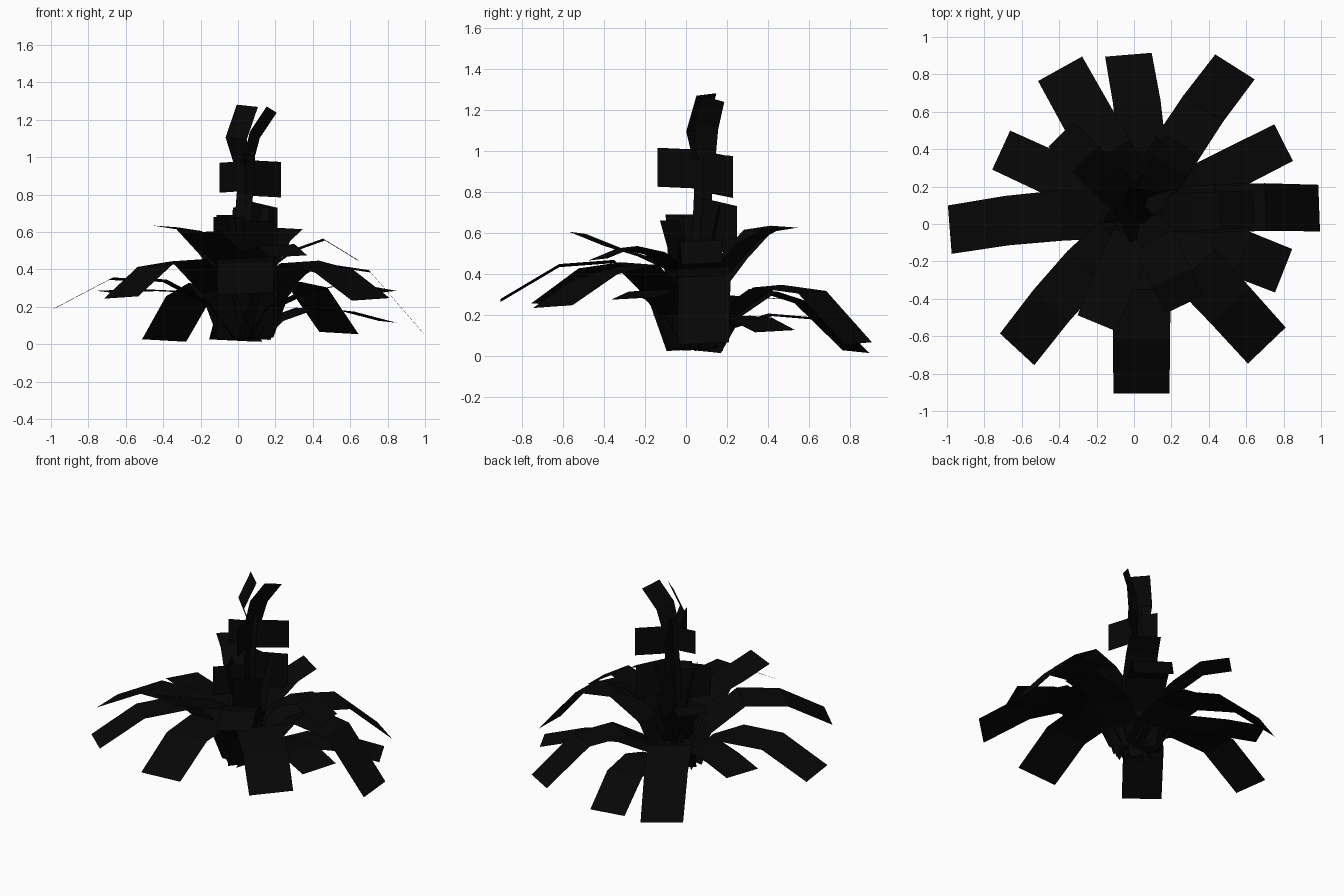
import bpy
from math import sin, pi
from mathutils import Vector

black = bpy.data.materials.new("dark_leaf")
black.diffuse_color = (0.002, 0.002, 0.002, 1)
CX, CY = 0.04, 0.05          # plant axis


def ribbon(name, pts, widths, side):
    """Flat strip following pts, spread along the side direction."""
    side = Vector(side).normalized()
    verts = []
    for p, w in zip(pts, widths):
        verts += [Vector(p) - side * w / 2, Vector(p) + side * w / 2]
    faces = [(2 * i, 2 * i + 1, 2 * i + 3, 2 * i + 2) for i in range(len(pts) - 1)]
    me = bpy.data.meshes.new(name)
    me.from_pydata(verts, [], faces)
    me.materials.append(black)
    ob = bpy.data.objects.new(name, me)
    bpy.context.collection.objects.link(ob)
    return ob


def leaf(name, tx, ty, w, zs, bow=0.0):
    """Arching leaf from the axis to the tip; bow bends it sideways."""
    d = Vector((tx - CX, ty - CY, 0))
    side = Vector((-d.y, d.x, 0)).normalized()
    fr = (0.07, 0.2, 0.42, 0.7, 1.0)
    pts = [Vector((CX, CY, z)) + d * f + side * bow * sin(pi * f) for f, z in zip(fr, zs)]
    ribbon(name, pts, [w, w, w * 1.04, w * 1.02, w], side + Vector((0, 0, 0.05)))


# lower rosette of long drooping leaves
lower = [
    (0.99, 0.085, 0.25, (.04, .30, .43, .39, .06), .02),
    (0.80, 0.435, 0.22, (.03, .13, .19, .18, .12), 0),
    (0.54, 0.84, 0.25, (.03, .22, .34, .31, .06), .03),
    (-0.03, 0.905, 0.25, (.03, .14, .20, .18, .02), -.03),
    (-0.395, 0.83, 0.27, (.02, .20, .32, .25, .02), 0),
    (-0.71, 0.395, 0.23, (.04, .22, .28, .29, .28), 0),
    (-0.985, -0.03, 0.26, (.03, .22, .34, .35, .19), -.03),
    (-0.625, -0.67, 0.25, (.03, .28, .45, .42, .25), -.03),
    (0.04, -0.905, 0.30, (.03, .27, .46, .44, .27), 0),
    (0.71, -0.65, 0.28, (.03, .28, .44, .39, .24), .01),
    (0.80, -0.25, 0.25, (.03, .20, .28, .32, .28), 0),
]
for i, d in enumerate(lower):
    leaf(f"lower_leaf_{i}", *d)

# shorter upper leaves
upper = [
    (-0.20, -0.53, 0.22, (.20, .42, .48, .53, .60)),
    (0.27, -0.43, 0.22, (.20, .42, .50, .53, .47)),
    (0.64, 0.08, 0.20, (.20, .40, .50, .56, .45)),
    (-0.39, 0.48, 0.19, (.20, .35, .48, .61, .63)),
    (0.26, 0.42, 0.20, (.20, .35, .45, .56, .62)),
]
for i, d in enumerate(upper):
    leaf(f"upper_leaf_{i}", *d)

# upright leaves round the stem
upright = [(0.12, -0.08, 0.18, .66), (-0.07, 0.0, 0.22, .69), (0.07, 0.18, 0.2, .73)]
for i, (tx, ty, w, z) in enumerate(upright):
    dx, dy = tx - CX, ty - CY
    pts = [(CX + dx * f, CY + dy * f, h) for f, h in ((.15, .2), (.55, .45), (1, z))]
    ribbon(f"upright_leaf_{i}", pts, [w] * 3, (-dy, dx, 0))

# narrow stem
for i, s in enumerate([(1, 0, 0), (0, 1, 0)]):
    ribbon(f"stem_{i}", [(0.03, 0.06, .05), (0.03, 0.08, .7), (0.05, 0.09, 1.03)],
           [.09, .09, .08], s)

# sideways cards with vertical width: start height, tip x, tip y, tip height, width
cards = [(.89, 0.23, 0.23, .88, .19), (.90, -0.10, 0.04, .89, .16),
         (.91, 0.09, -0.14, .92, .19), (.90, 0.0, 0.23, .87, .20),
         (.65, 0.21, 0.25, .61, .24), (.58, -0.13, -0.09, .58, .20)]
for i, (z0, tx, ty, z, w) in enumerate(cards):
    ribbon(f"side_card_{i}", [(0.04, 0.08, z0), (tx, ty, z)], [w, w], (0, 0, 1))

# two curled leaves at the top
ribbon("top_leaf_left", [(0.03, 0.08, .96), (-0.01, 0.05, 1.1), (0.05, 0.10, 1.275)],
       [.14, .15, .15], (.75, -.65, -.08))
ribbon("top_leaf_right", [(0.05, 0.09, .96), (0.09, 0.10, 1.12), (0.18, 0.13, 1.255)],
       [.12, .13, .13], (.4, .85, -.25))
